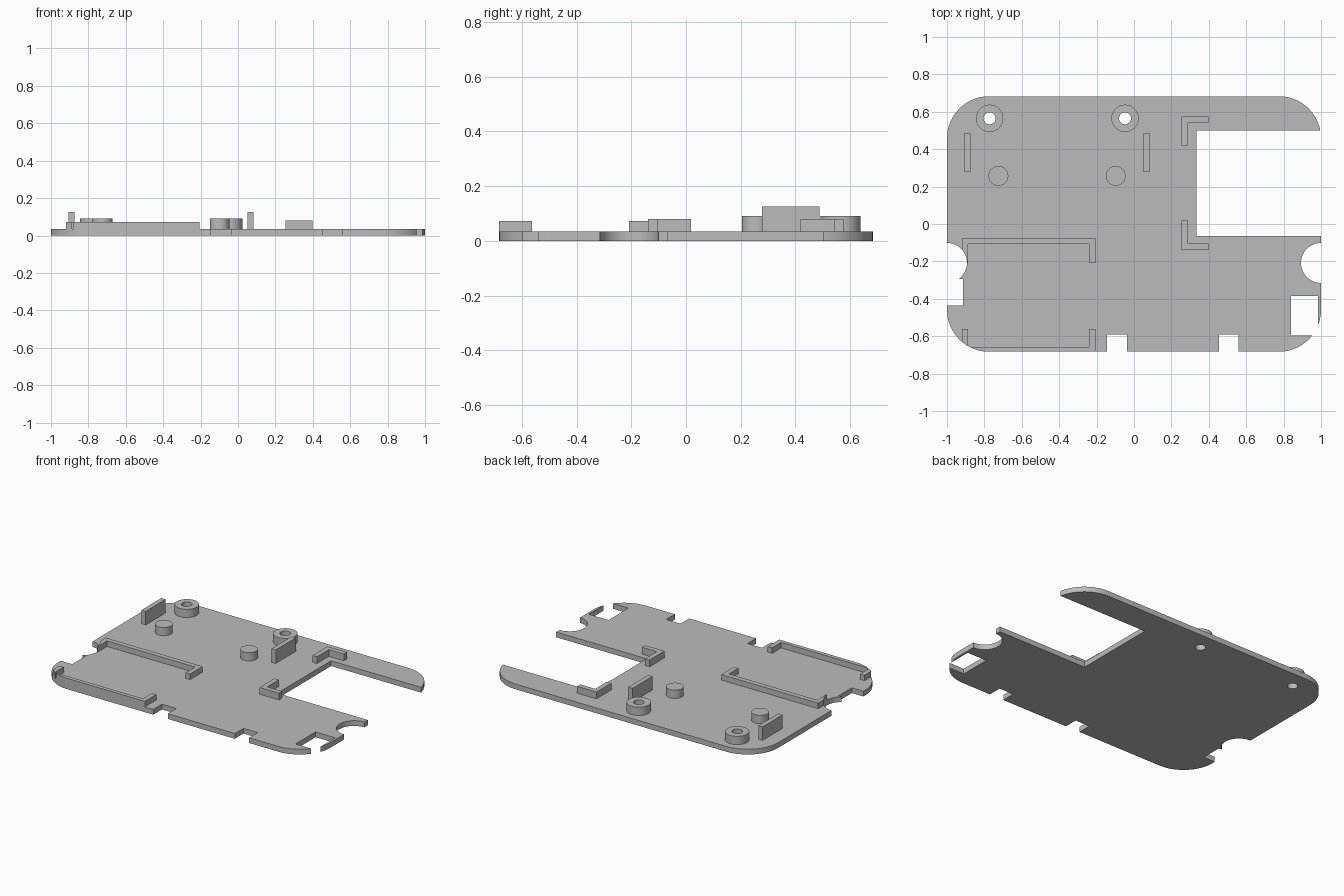
import bpy
import bmesh
from math import cos, sin, pi, radians

if "Cube" in bpy.data.objects:
    bpy.data.objects.remove(bpy.data.objects["Cube"], do_unlink=True)

PLATE = 0.035
BACK, FRONT = 0.683, -0.683

grey = bpy.data.materials.new("grey plastic")
grey.use_nodes = True
grey.diffuse_color = (0.5, 0.5, 0.5, 1)
grey.node_tree.nodes["Principled BSDF"].inputs["Base Color"].default_value = (0.5, 0.5, 0.5, 1)


def prism(name, outline, z0, z1):
    """Extrude a counter-clockwise outline from z0 to z1."""
    bm = bmesh.new()
    base = bm.faces.new([bm.verts.new((x, y, z0)) for x, y in outline])
    top = bmesh.ops.extrude_face_region(bm, geom=[base])["geom"]
    bmesh.ops.translate(bm, vec=(0, 0, z1 - z0),
                        verts=[v for v in top if isinstance(v, bmesh.types.BMVert)])
    bmesh.ops.recalc_face_normals(bm, faces=bm.faces)
    mesh = bpy.data.meshes.new(name)
    bm.to_mesh(mesh)
    bm.free()
    mesh.materials.append(grey)
    obj = bpy.data.objects.new(name, mesh)
    bpy.context.collection.objects.link(obj)
    return obj


def box(x0, x1, y0, y1):
    return [(x0, y0), (x1, y0), (x1, y1), (x0, y1)]


def disc(x, y, r, n=48):
    return [(x + r * cos(2 * pi * i / n), y + r * sin(2 * pi * i / n)) for i in range(n)]


def rounded(x, y0, y1, r, n=16):
    corners = [(x - r, y1 - r), (r - x, y1 - r), (r - x, y0 + r), (x - r, y0 + r)]
    return [(cx + r * cos(pi / 2 * (q + i / n)), cy + r * sin(pi / 2 * (q + i / n)))
            for q, (cx, cy) in enumerate(corners) for i in range(n + 1)]


def activate(obj):
    bpy.ops.object.select_all(action="DESELECT")
    obj.select_set(True)
    bpy.context.view_layer.objects.active = obj


def combine(obj, outline, operation="DIFFERENCE"):
    """Boolean with a tall prism, which is removed afterwards."""
    cutter = prism("cutter", outline, -0.5, 0.5)
    cutter.hide_render = True
    mod = obj.modifiers.new("cut", "BOOLEAN")
    mod.operation, mod.solver, mod.object = operation, "EXACT", cutter
    activate(obj)
    bpy.ops.object.modifier_apply(modifier="cut")
    bpy.data.objects.remove(cutter, do_unlink=True)


def smooth(obj):
    activate(obj)
    bpy.ops.object.shade_smooth_by_angle(angle=radians(30))


# Base plate with its openings
shell = rounded(1.0, FRONT, BACK, 0.225)
left_bay = disc(-1.0, -0.208, 0.107)
screw_holes = [(-0.772, 0.565), (-0.048, 0.565)]
openings = [
    box(0.335, 1.2, -0.065, 0.5),        # large side window
    left_bay,
    disc(1.0, -0.208, 0.107),
    box(-1.2, -0.915, -0.435, -0.295),   # side notch
    box(0.84, 0.985, -0.595, -0.385),    # corner notch leaving a thin wall
    box(-0.145, -0.038, -0.9, -0.592),   # front notches
    box(0.455, 0.56, -0.9, -0.592),
] + [disc(x, y, 0.032, 32) for x, y in screw_holes]
plate = prism("base_plate", shell, 0, PLATE)
for opening in openings:
    combine(plate, opening)
smooth(plate)

# Screw bosses and locating pegs
for side, (x, y) in zip(("right", "left"), screw_holes):
    boss = prism(side + "_screw_boss", disc(x, y, 0.073), PLATE, 0.09)
    combine(boss, disc(x, y, 0.032, 32))
    smooth(boss)
for side, x in (("right", -0.725), ("left", -0.098)):
    smooth(prism(side + "_peg", disc(x, 0.257, 0.053), PLATE, 0.09))

# Upright guide walls
for side, x in (("right", -0.889), ("left", 0.068)):
    prism(side + "_guide_wall", box(x - 0.016, x + 0.016, 0.277, 0.487), PLATE, 0.125)

# Corner brackets beside the window, mirrored about its middle
MID = 0.219
for name, s in (("back", 1), ("front", -1)):
    pts = [(0.255, 0.2), (0.288, 0.2), (0.288, 0.324), (0.398, 0.324), (0.398, 0.357), (0.255, 0.357)]
    prism(name + "_window_bracket", [(x, MID + s * y) for x, y in pts][::s], PLATE, 0.08)

# Tray rails: U shapes, trimmed to the plate edge
for name, end, wall, tip in (("back", -0.075, -0.108, -0.208), ("front", FRONT, -0.657, -0.562)):
    pts = [(-0.92, end), (-0.92, tip), (-0.888, tip), (-0.888, wall),
           (-0.24, wall), (-0.24, tip), (-0.207, tip), (-0.207, end)]
    rail = prism(name + "_tray_rail", pts, PLATE, 0.072)
    if name == "back":
        combine(rail, left_bay)
    else:
        combine(rail, shell, "INTERSECT")
    smooth(rail)
